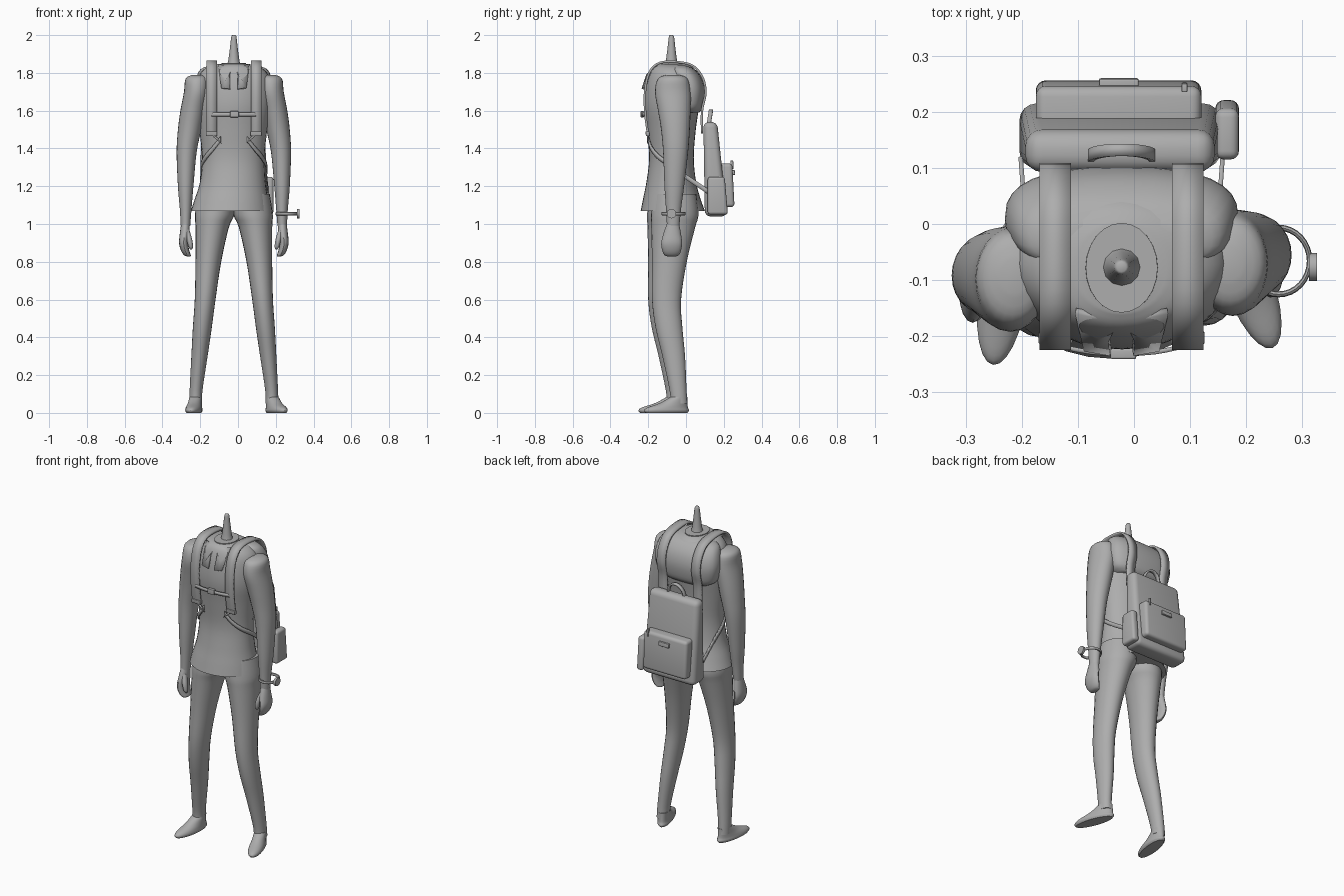
import bpy, bmesh, math
from mathutils import Vector, Matrix

if "Cube" in bpy.data.objects:
    bpy.data.objects.remove(bpy.data.objects["Cube"])

M = -0.022  # body's mirror plane in x

grey = bpy.data.materials.new("mid grey")
grey.diffuse_color = (0.42, 0.42, 0.42, 1)
grey.use_nodes = True
grey.node_tree.nodes["Principled BSDF"].inputs["Base Color"].default_value = grey.diffuse_color


def finish(name, bm):
    bmesh.ops.recalc_face_normals(bm, faces=bm.faces[:])
    me = bpy.data.meshes.new(name)
    bm.to_mesh(me)
    bm.free()
    me.materials.append(grey)
    ob = bpy.data.objects.new(name, me)
    bpy.context.collection.objects.link(ob)
    return ob


def smooth(rows, n=4):
    """Catmull-Rom interpolation of tuples."""
    rows = [Vector(r) for r in rows]
    out = []
    for i in range(len(rows) - 1):
        a, b = rows[max(i - 1, 0)], rows[i]
        c, d = rows[i + 1], rows[min(i + 2, len(rows) - 1)]
        for k in range(n):
            t = k / n
            out.append(0.5 * (2 * b + (c - a) * t + (2 * a - 5 * b + 4 * c - d) * t * t
                              + (3 * b - a - 3 * c + d) * t ** 3))
    return out + [rows[-1]]


def loft(name, rings, side=0, dy=(0, 0), power=2, n=24, turn=None, steps=4):
    """Stack of ellipses (x, y, z, rx, ry); side mirrors x about M, dy shifts first..last ring."""
    bm = bmesh.new()
    rings = smooth(rings, steps)
    loops = []
    for i, (x, y, z, rx, ry) in enumerate(rings):
        if side:
            x = M + side * x
        y += dy[0] + (dy[1] - dy[0]) * i / (len(rings) - 1)
        loop = []
        for k in range(n):
            c, s = math.cos(2 * math.pi * k / n), math.sin(2 * math.pi * k / n)
            px = math.copysign(abs(c) ** (2 / power), c) * rx
            py = math.copysign(abs(s) ** (2 / power), s) * ry
            loop.append(bm.verts.new((x + px, y + py, z)))
        loops.append(loop)
    for a, b in zip(loops, loops[1:]):
        for k in range(n):
            bm.faces.new((a[k], a[(k + 1) % n], b[(k + 1) % n], b[k]))
    bm.faces.new(loops[0])
    bm.faces.new(loops[-1])
    if turn:
        bm.transform(turn)
    return finish(name, bm)


def block(name, x0, x1, bottom, top, bevel, inset=0):
    """Rounded box; bottom and top are (y0, y1, z)."""
    bm = bmesh.new()
    vs = []
    for (y0, y1, z), d in ((bottom, 0), (top, inset)):
        vs += [bm.verts.new(p) for p in ((x0 + d, y0, z), (x1 - d, y0, z),
                                         (x1 - d, y1, z), (x0 + d, y1, z))]
    for f in ((0, 1, 2, 3), (4, 5, 6, 7), (0, 1, 5, 4), (1, 2, 6, 5), (2, 3, 7, 6), (3, 0, 4, 7)):
        bm.faces.new([vs[i] for i in f])
    bmesh.ops.recalc_face_normals(bm, faces=bm.faces[:])
    bmesh.ops.bevel(bm, geom=bm.edges[:], offset=bevel, segments=4, profile=0.5, affect='EDGES')
    return finish(name, bm)


def strap(name, pts, width, thick, steps=4):
    """Ribbon along a path, width vector across it."""
    bm = bmesh.new()
    w = Vector(width) / 2
    pairs = [(bm.verts.new(p - w), bm.verts.new(p + w)) for p in smooth(pts, steps)]
    for a, b in zip(pairs, pairs[1:]):
        bm.faces.new((a[0], a[1], b[1], b[0]))
    ob = finish(name, bm)
    mod = ob.modifiers.new("thickness", 'SOLIDIFY')
    mod.thickness, mod.offset = thick, 0
    return ob


# Jacket body with flared hem
loft("jacket", [(-.04, -.07, 1.07, .21, .17), (-.035, -.075, 1.13, .195, .153),
                (-.028, -.078, 1.22, .174, .132), (-.025, -.077, 1.35, .165, .118),
                (-.025, -.078, 1.5, .18, .13), (M, -.077, 1.62, .196, .146),
                (M, -.07, 1.72, .198, .148), (M, -.07, 1.79, .182, .132),
                (M, -.075, 1.83, .14, .108), (M, -.078, 1.847, .08, .08)], n=32)
# Rounded roll across the upper back
loft("back_yoke", [(M, .01, 1.59, .15, .06), (M, .01, 1.62, .19, .082), (M, .01, 1.7, .208, .092),
                   (M, 0, 1.77, .2, .085), (M, -.02, 1.82, .175, .065),
                   (M, -.03, 1.84, .12, .03)], power=2.6, n=32)
# Collar and neck peg
loft("collar", [(M, -.075, 1.79, .085, .09), (M, -.078, 1.82, .068, .08),
                (M, -.078, 1.852, .064, .08)])
loft("neck_peg", [(M, -.077, 1.84, .036, .036), (M, -.077, 1.87, .029, .029),
                  (M, -.077, 1.93, .021, .021), (M, -.077, 1.99, .014, .014),
                  (M, -.077, 2.0, .008, .008)], n=12)

for s, tag in ((1, "right"), (-1, "left")):
    lead = 0 if s > 0 else -.045  # the left arm hangs further forward
    loft(tag + "_arm", [(.19, -.07, 1.79, .025, .03), (.195, -.07, 1.77, .06, .078),
                        (.198, -.07, 1.70, .066, .094), (.217, -.062, 1.6, .066, .086),
                        (.234, -.056, 1.5, .062, .076), (.25, -.055, 1.38, .053, .066),
                        (.255, -.062, 1.2, .041, .052), (.255, -.066, 1.08, .031, .04),
                        (.256, -.068, .99, .025, .033)], s, (lead * .5, lead))
    loft(tag + "_hand", [(.256, -.068, 1.01, .022, .03), (.26, -.073, .95, .026, .046),
                         (.266, -.076, .90, .024, .055), (.258, -.076, .86, .022, .05),
                         (.246, -.076, .835, .018, .038), (.238, -.076, .828, .008, .02)],
         s, (lead, lead), n=16)
    loft(tag + "_thumb", [(.25, -.09, .97, .014, .016), (.236, -.105, .92, .015, .017),
                          (.228, -.108, .88, .012, .014), (.226, -.106, .865, .005, .006)],
         s, (lead, lead), n=12)
    step = .01 * s
    loft(tag + "_leg", [(.09, -.07, 1.16, .1, .115), (.102, -.07, 1.05, .104, .126),
                        (.115, -.078, .98, .088, .116), (.135, -.098, .8, .068, .092),
                        (.152, -.113, .6, .055, .077), (.167, -.1, .45, .05, .071),
                        (.182, -.075, .3, .043, .06), (.2, -.052, .12, .034, .045),
                        (.202, -.047, .05, .034, .045)], s, (step, step))
    # Foot, modelled at the origin and turned outwards
    turn = (Matrix.Translation((M + s * .202, -.047 + step, 0))
            @ Matrix.Rotation(math.radians(20 if s > 0 else -8), 4, 'Z'))
    loft(tag + "_foot", [(0, -.07, 0, .036, .117), (0, -.07, .012, .043, .126),
                         (0, -.065, .028, .041, .115), (0, -.03, .052, .036, .077),
                         (0, 0, .085, .033, .045)], turn=turn)

    # Lapel
    bm = bmesh.new()
    pts = ((.082, -.155, 1.845), (.066, -.222, 1.72), (.02, -.23, 1.715),
           (.022, -.205, 1.79), (.006, -.17, 1.825))
    bm.faces.new([bm.verts.new((M + s * x, y, z)) for x, y, z in pts])
    mod = finish(tag + "_lapel", bm).modifiers.new("thickness", 'SOLIDIFY')
    mod.thickness, mod.offset = .012, 0

    # Shoulder strap, its buckle, and the lower strap round the waist
    x = M + s * .118
    strap(tag + "_shoulder_strap",
          [(x, y, z) for y, z in ((-.2, 1.47), (-.215, 1.58), (-.217, 1.7), (-.195, 1.8),
                                  (-.14, 1.853), (-.04, 1.857), (.04, 1.835), (.09, 1.77),
                                  (.103, 1.69), (.085, 1.6), (.085, 1.48))], (.056, 0, 0), .012)
    block(tag + "_strap_buckle", x - .03, x + .03, (-.212, -.19, 1.465), (-.215, -.193, 1.49), .004)
    strap(tag + "_strap_tab", [(x, -.203, 1.475), (M + s * .075, -.203, 1.44)],
          (.02 * s, 0, .03), .008, 2)
    strap(tag + "_lower_strap",
          [(M + s * d, y, z) for d, y, z in ((.07, -.2, 1.45), (.11, -.183, 1.4),
                                             (.148, -.145, 1.355), (.172, -.08, 1.31),
                                             (.172, 0, 1.25), (.18, .12, 1.17))],
          (0, 0, .028), .008)

# Chest strap and clip
strap("chest_strap", [(-.145, -.215, 1.58), (-.08, -.228, 1.58), (M, -.231, 1.58),
                      (.04, -.228, 1.58), (.1, -.215, 1.58)], (0, 0, .02), .008)
block("chest_clip", -.042, .004, (-.241, -.222, 1.565), (-.241, -.222, 1.597), .004)

# Backpack with pockets, tags and carry handle
block("backpack_body", -.205, .155, (.1, .218, 1.04), (.092, .165, 1.54), .03, .012)
block("backpack_front_pocket", -.175, .12, (.18, .257, 1.09), (.15, .245, 1.32), .018)
block("backpack_side_pocket", .145, .187, (.115, .222, 1.05), (.115, .205, 1.25), .015)
block("pocket_tag", -.062, .008, (.24, .26, 1.26), (.24, .258, 1.285), .003)
block("zip_pull", .085, .095, (.235, .252, 1.29), (.235, .25, 1.335), .002)
strap("carry_handle", [(M + .056 * math.cos(a), .12 + .012 * math.sin(a), 1.525 + .075 * math.sin(a))
                       for a in (math.pi * k / 8 for k in range(9))], (0, .022, 0), .01)

# Wristwatch: loose band and round dial
bpy.ops.mesh.primitive_torus_add(major_radius=.055, minor_radius=.005, major_segments=32,
                                 minor_segments=8, location=(.258, -.066, 1.055))
band = bpy.context.object
band.name = "watch_band"
band.scale = (1, 1.08, 1.9)
bpy.ops.mesh.primitive_cylinder_add(vertices=20, radius=.025, depth=.014,
                                    location=(.319, -.077, 1.055), rotation=(0, math.pi / 2, 0))
dial = bpy.context.object
dial.name = "watch_dial"
for ob in (band, dial):
    ob.data.materials.append(grey)

# Smooth shading that keeps hard edges
bpy.ops.object.select_all(action='SELECT')
bpy.context.view_layer.objects.active = band
bpy.ops.object.shade_smooth_by_angle(angle=math.radians(40))
